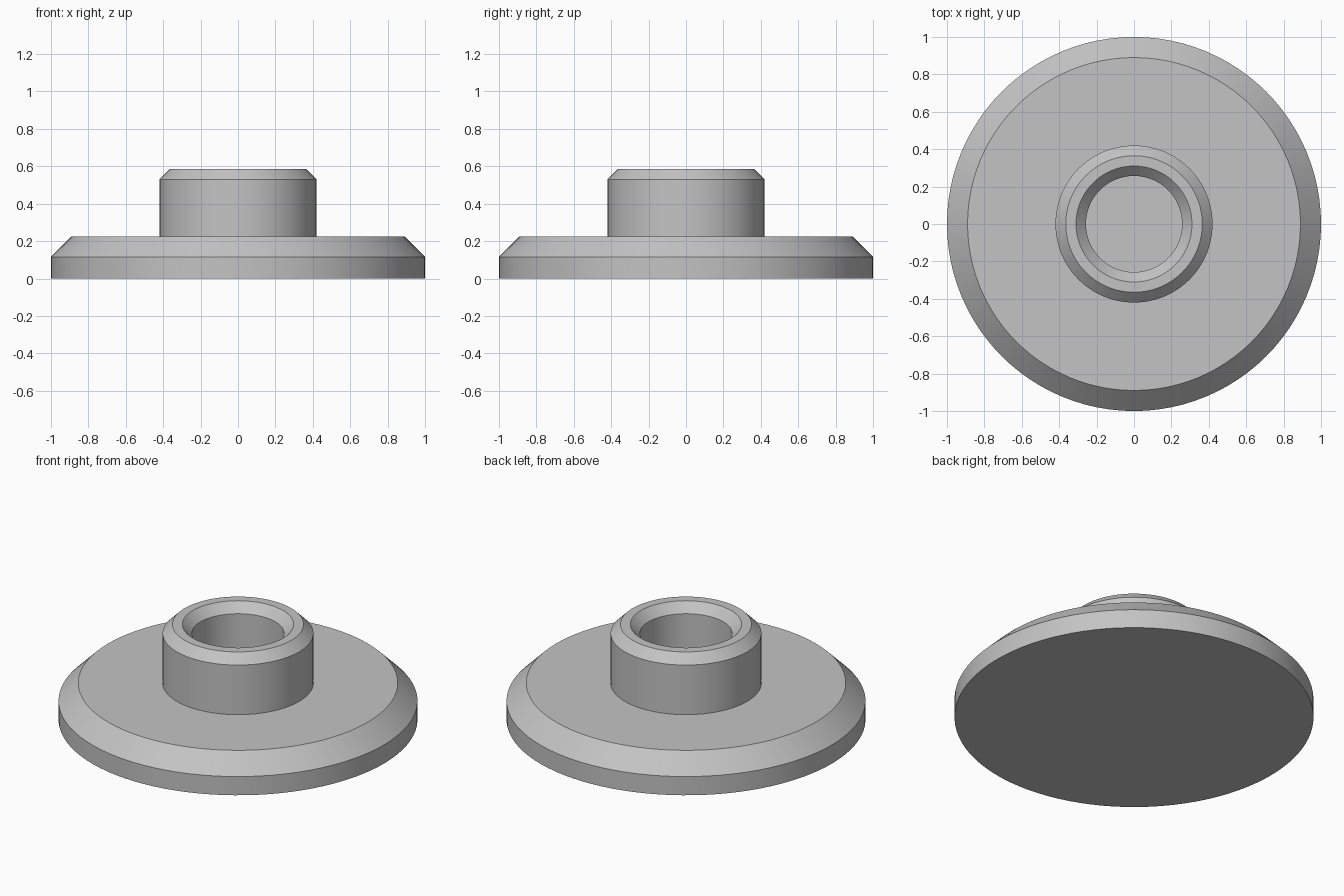
import bpy
import bmesh
import math
from mathutils import Vector

SEGMENTS = 96

cube = bpy.data.objects.get("Cube")
if cube:
    bpy.data.objects.remove(cube, do_unlink=True)

# Single plain grey material
grey = bpy.data.materials.new("plain_grey")
grey.use_nodes = True
colour = (0.55, 0.55, 0.55, 1)
grey.diffuse_color = colour
grey.node_tree.nodes["Principled BSDF"].inputs["Base Color"].default_value = colour


def lathe(name, profile):
    """Revolve an (r, z) profile around the z axis."""
    bm = bmesh.new()
    verts = [bm.verts.new((r, 0, z)) for r, z in profile]
    edges = [bm.edges.new(pair) for pair in zip(verts, verts[1:])]
    bmesh.ops.spin(bm, geom=verts + edges, cent=Vector(), axis=(0, 0, 1),
                   angle=math.tau, steps=SEGMENTS, use_merge=True)
    bmesh.ops.remove_doubles(bm, verts=bm.verts, dist=0.0001)
    bmesh.ops.recalc_face_normals(bm, faces=bm.faces)
    mesh = bpy.data.meshes.new(name)
    bm.to_mesh(mesh)
    bm.free()
    mesh.materials.append(grey)
    obj = bpy.data.objects.new(name, mesh)
    bpy.context.collection.objects.link(obj)
    bpy.ops.object.select_all(action="DESELECT")
    obj.select_set(True)
    bpy.context.view_layer.objects.active = obj
    bpy.ops.object.shade_smooth_by_angle(angle=math.radians(30))
    return obj


# One solid: bevelled disc, raised collar and blind bore
lathe("flanged_collar", [
    (0, 0), (1, 0), (1, 0.115), (0.89, 0.225),       # disc
    (0.42, 0.225), (0.42, 0.53), (0.365, 0.585),     # collar outside
    (0.31, 0.585), (0.257, 0.53),                    # rim and inner bevel
    (0.257, 0.225), (0, 0.225),                      # bore and its floor
])
